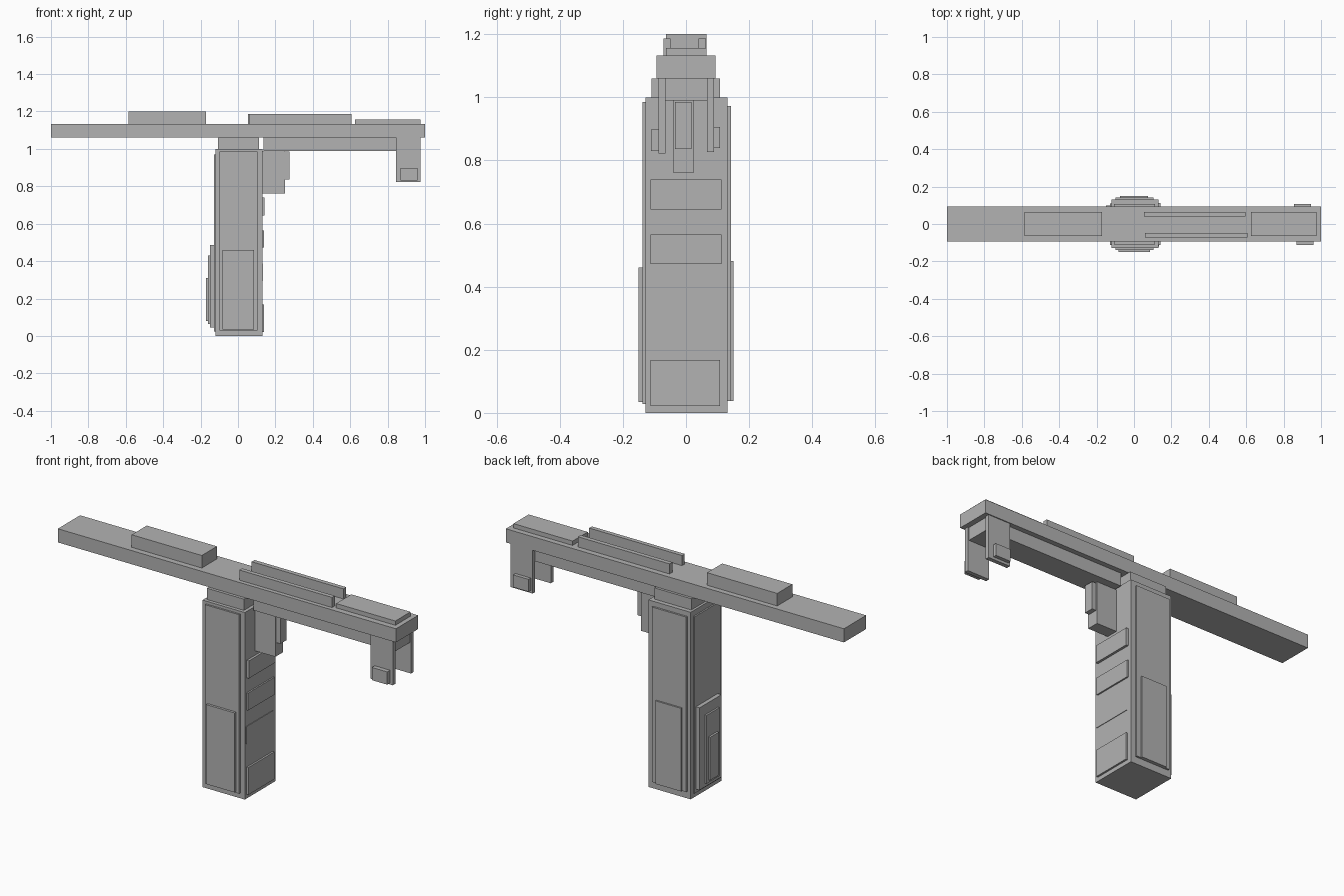
import bpy, bmesh
from mathutils import Matrix, Vector

grey = bpy.data.materials.new("plain grey")
grey.diffuse_color = (0.45, 0.45, 0.45, 1)


def box(name, x, y, z):
    """Box from its (low, high) range along each axis."""
    lo, hi = Vector((x[0], y[0], z[0])), Vector((x[1], y[1], z[1]))
    bm = bmesh.new()
    bmesh.ops.create_cube(bm, size=1, matrix=Matrix.Translation((lo + hi) / 2)
                          @ Matrix.Diagonal((*(hi - lo), 1)))
    me = bpy.data.meshes.new(name)
    bm.to_mesh(me)
    bm.free()
    me.materials.append(grey)
    ob = bpy.data.objects.new(name, me)
    bpy.context.collection.objects.link(ob)
    return ob


# Upright tower and neck
box("tower", (-0.12, 0.13), (-0.128, 0.132), (0, 1.0))
box("neck", (-0.107, 0.112), (-0.11, 0.108), (1.0, 1.06))

# Stepped panels on the front and back of the tower
box("front_panel", (-0.1, 0.103), (-0.138, -0.128), (0.028, 0.985))
box("front_lower_panel", (-0.083, 0.085), (-0.151, -0.138), (0.035, 0.46))
box("back_panel", (-0.1, 0.103), (0.132, 0.142), (0.038, 0.973))
box("back_lower_panel", (-0.076, 0.076), (0.142, 0.151), (0.038, 0.482))

# Nested panels on the left of the tower
box("left_panel", (-0.128, -0.12), (-0.112, 0.11), (0.025, 0.97))
for i, (x, y, z) in enumerate([(-0.15, (-0.085, 0.1), (0.045, 0.485)),
                               (-0.16, (-0.055, 0.055), (0.065, 0.43)),
                               (-0.171, (-0.035, 0.04), (0.08, 0.31))]):
    box(f"left_lower_panel_{i}", (x, -0.12), y, z)

# Slabs on the right of the tower
for i, (x, y, z) in enumerate([(0.14, (-0.112, 0.107), (0.022, 0.168)),
                               (0.133, (-0.12, 0.105), (0.295, 0.387)),
                               (0.138, (-0.112, 0.113), (0.472, 0.565)),
                               (0.143, (-0.112, 0.113), (0.645, 0.739))]):
    box(f"right_slab_{i}", (0.13, x), y, z)

# Bracket below the arm
box("bracket", (0.13, 0.25), (-0.041, 0.025), (0.762, 0.99))
box("bracket_cap", (0.25, 0.275), (-0.035, 0.018), (0.836, 0.985))

# Long horizontal arm with its underside beam
box("arm", (-1, 1), (-0.094, 0.094), (1.06, 1.133))
box("under_beam", (0.137, 0.97), (-0.065, 0.067), (0.99, 1.06))

# Counterweight, rails and plate on top of the arm
box("counterweight", (-0.585, -0.17), (-0.063, 0.065), (1.133, 1.2))
box("front_rail", (0.058, 0.607), (-0.072, -0.049), (1.133, 1.187))
box("back_rail", (0.053, 0.595), (0.04, 0.064), (1.133, 1.187))
box("end_plate", (0.625, 0.975), (-0.063, 0.065), (1.133, 1.156))

# Hanging legs with small pads at the far end
box("front_leg", (0.845, 0.977), (-0.087, -0.065), (0.822, 1.06))
box("back_leg", (0.845, 0.977), (0.067, 0.089), (0.826, 1.06))
box("front_leg_pad", (0.87, 0.96), (-0.111, -0.087), (0.83, 0.898))
box("back_leg_pad", (0.856, 0.947), (0.089, 0.108), (0.84, 0.906))
